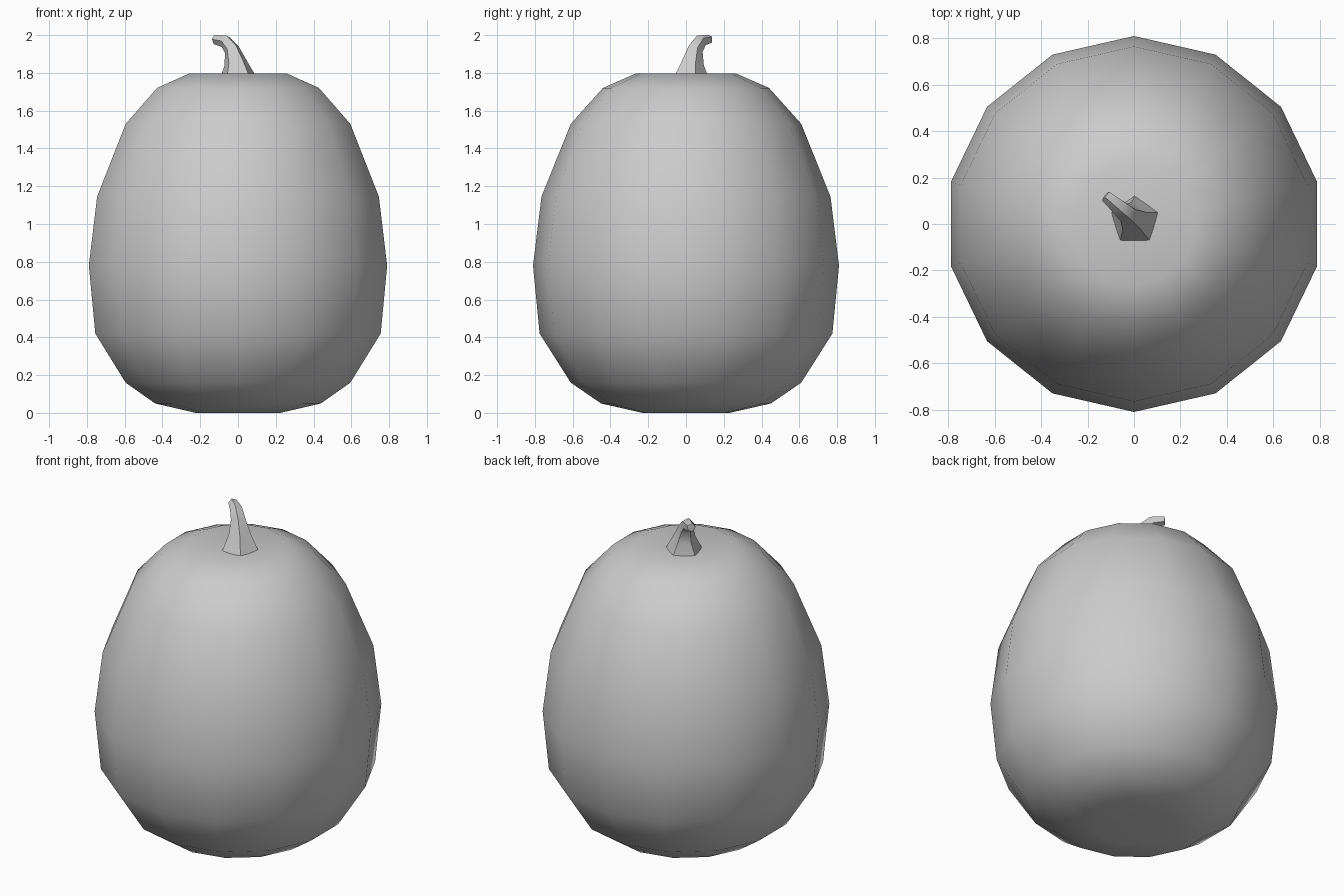
import bpy, bmesh
from math import sin, cos, pi, radians
from mathutils import Vector

cube = bpy.data.objects.get("Cube")
if cube:
    bpy.data.objects.remove(cube)

grey = bpy.data.materials.new("plain grey")
grey.use_nodes = True
colour = (0.6, 0.6, 0.6, 1)
grey.diffuse_color = colour
grey.node_tree.nodes["Principled BSDF"].inputs["Base Color"].default_value = colour


def loft(name, sides, rings, start, end):
    """Join rings of (centre, axis, radius) and close both ends at a point."""
    bm = bmesh.new()
    loops = []
    for centre, axis, radius in rings:
        tilt = Vector((0, 0, 1)).rotation_difference(Vector(axis))
        loop = []
        for i in range(sides):
            a = pi / 2 + 2 * pi * i / sides
            offset = tilt @ Vector((cos(a), sin(a), 0)) * radius
            loop.append(bm.verts.new(Vector(centre) + offset))
        loops.append(loop)
    tips = [bm.verts.new(start), bm.verts.new(end)]
    for i in range(sides):
        j = (i + 1) % sides
        for low, high in zip(loops, loops[1:]):
            bm.faces.new((low[i], low[j], high[j], high[i]))
        bm.faces.new((loops[0][j], loops[0][i], tips[0]))
        bm.faces.new((loops[-1][i], loops[-1][j], tips[1]))
    bmesh.ops.recalc_face_normals(bm, faces=bm.faces)
    for face in bm.faces:
        face.smooth = True
    mesh = bpy.data.meshes.new(name)
    bm.to_mesh(mesh)
    bm.free()
    mesh.materials.append(grey)
    obj = bpy.data.objects.new(name, mesh)
    bpy.context.collection.objects.link(obj)
    return obj


# Round body with a shallow dip at the top and bottom
profile = [(0.23, 0), (0.45, 0.05), (0.61, 0.16), (0.775, 0.42), (0.81, 0.78),
           (0.765, 1.145), (0.61, 1.53), (0.44, 1.72), (0.265, 1.797)]
loft("gourd_body", 14, [((0, 0, z), (0, 0, 1), r) for r, z in profile],
     (0, 0, 0.04), (0, 0, 1.75))

# Tapered stem that bends over to the back right
stem_rings = [((0.005, 0.015, 1.755), (0, 0, 1), 0.112),
              ((-0.01, 0.03, 1.85), (-0.15, 0.15, 1), 0.065),
              ((-0.032, 0.047, 1.925), (-0.4, 0.35, 1), 0.043),
              ((-0.066, 0.076, 1.967), (-1, 0.8, 0.7), 0.036),
              ((-0.122, 0.122, 1.977), (-1, 0.8, 0.1), 0.026)]
stem = loft("stem", 5, stem_rings, (0.005, 0.015, 1.755), (-0.125, 0.125, 1.977))

# Keep the cut end of the stem crisp
bpy.context.view_layer.objects.active = stem
stem.select_set(True)
bpy.ops.object.shade_smooth_by_angle(angle=radians(60))
